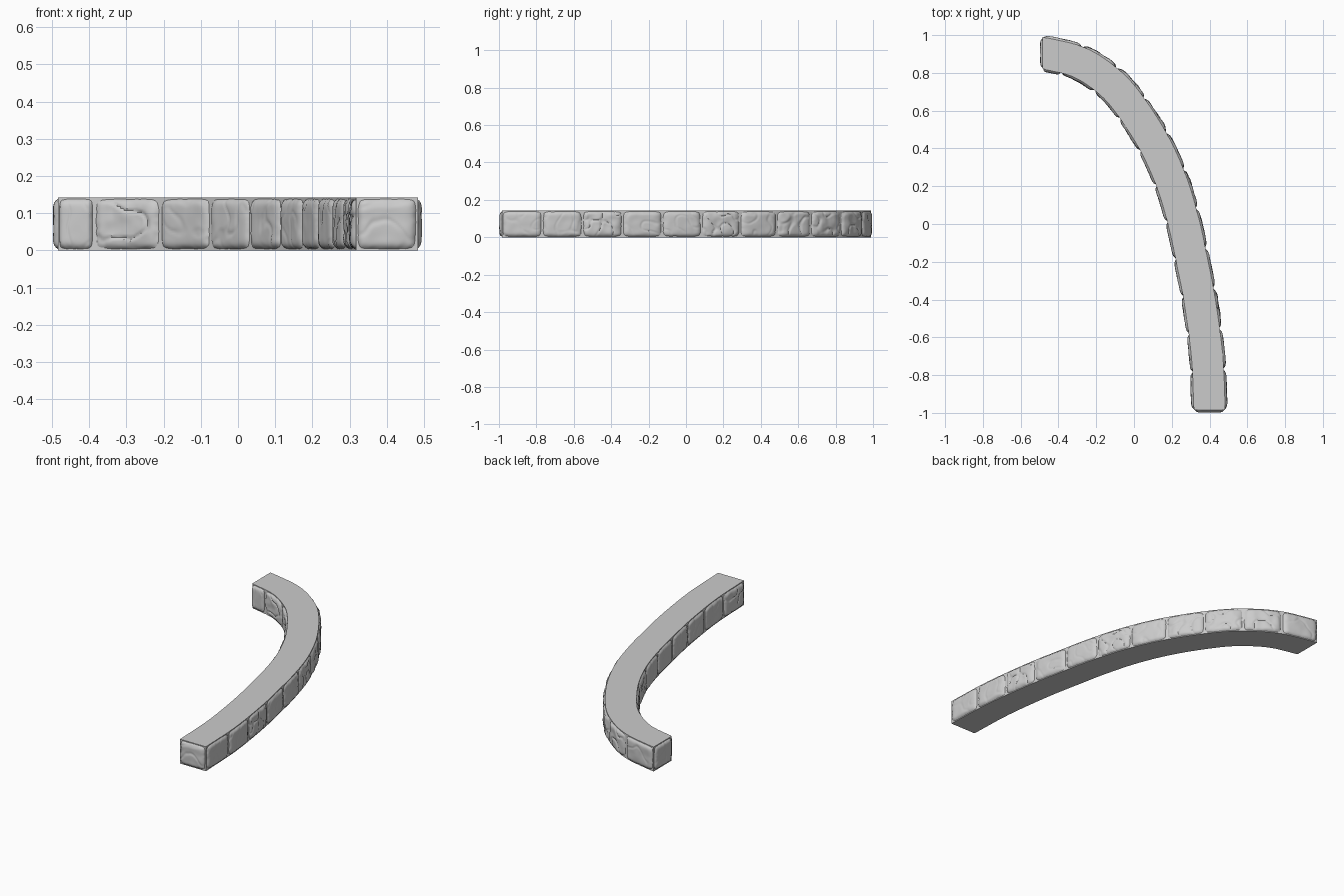
import bpy, bmesh, random
from mathutils import Vector, noise

random.seed(4)
if "Cube" in bpy.data.objects:
    bpy.data.objects.remove(bpy.data.objects["Cube"])

HEIGHT, HALF = 0.142, 0.083
stone_grey = bpy.data.materials.new("stone_grey")
stone_grey.use_nodes = True
stone_grey.diffuse_color = (0.6, 0.6, 0.6, 1)
stone_grey.node_tree.nodes["Principled BSDF"].inputs["Base Color"].default_value = (0.6, 0.6, 0.6, 1)


def add_object(name, bm, smooth):
    mesh = bpy.data.meshes.new(name)
    bm.to_mesh(mesh)
    bm.free()
    mesh.materials.append(stone_grey)
    obj = bpy.data.objects.new(name, mesh)
    bpy.context.collection.objects.link(obj)
    if smooth:
        bpy.ops.object.select_all(action='DESELECT')
        obj.select_set(True)
        bpy.context.view_layer.objects.active = obj
        bpy.ops.object.shade_smooth_by_angle(angle=0.7)
    return obj


def smooth_path(pts, steps=6):
    """Catmull-Rom samples through the control points."""
    p = [2 * pts[0] - pts[1]] + pts + [2 * pts[-1] - pts[-2]]
    out = []
    for a, b, c, d in zip(p, p[1:], p[2:], p[3:]):
        for k in range(steps):
            t = k / steps
            out.append(0.5 * (2 * b + (c - a) * t + (2 * a - 5 * b + 4 * c - d) * t * t
                              + (3 * b - a - 3 * c + d) * t ** 3))
    return out + [pts[-1]]


def walk(line, s):
    """Point and outward direction at distance s along a line."""
    for a, b in zip(line, line[1:]):
        length = (b - a).length
        if s <= length or b is line[-1]:
            t = (b - a) / length
            return a + t * s, Vector((t.y, -t.x))
        s -= length


# Centre line of the curved wall, from the front end to the back end
centre = smooth_path([Vector(p) for p in (
    (0.40, -0.985), (0.387, -0.7), (0.347, -0.4), (0.308, -0.2), (0.265, 0.0),
    (0.2, 0.22), (0.1, 0.44), (-0.045, 0.66), (-0.16, 0.775), (-0.3, 0.86), (-0.484, 0.906))])
outer, inner = [], []
last = len(centre) - 1
for i, p in enumerate(centre):
    t = (centre[min(i + 1, last)] - centre[max(i - 1, 0)]).normalized()
    side = Vector((t.y, -t.x))
    if i == 0:
        side = Vector((1, 0))
    if i == last:
        side = Vector((0, 1))
    outer.append(p + side * HALF)
    inner.append(p - side * HALF)

# Plain core with flat top and bottom
bm = bmesh.new()
rings = []
for o, n in zip(outer, inner):
    rings.append([bm.verts.new((q.x, q.y, z)) for q, z in
                  ((o, 0), (o, HEIGHT), (n, HEIGHT), (n, 0))])
for r, s in zip(rings, rings[1:]):
    for k in range(4):
        j = (k + 1) % 4
        bm.faces.new((r[k], s[k], s[j], r[j]))
bm.faces.new(rings[0])
bm.faces.new(rings[-1][::-1])
bmesh.ops.recalc_face_normals(bm, faces=bm.faces)
add_object("wall_core", bm, False)


def add_stone(bm, line, start, end, nu=36, nv=26):
    """Rounded, chipped stone face standing proud of the core."""
    seed = Vector([random.uniform(0, 50) for _ in range(3)])
    gap = 0.004
    mid, half = (start + end) / 2, (end - start) / 2 - gap
    rough = random.choice((0.5, 0.8, 1.5))
    grid = []
    for i in range(nu + 1):
        row = []
        for j in range(nv + 1):
            a, b = 2 * i / nu - 1, 2 * j / nv - 1
            wob = noise.noise(seed + Vector((a, b, 0)) * 2.5)
            # rounded corners and a wavy outline
            u = a * (1 - 0.07 * b ** 6 - 0.04 * abs(wob))
            v = b * (1 - 0.07 * a ** 6 - 0.04 * abs(wob))
            edge = (1 - abs(a) ** 9) * (1 - abs(b) ** 9)
            q, out = walk(line, mid + u * half)
            spot = seed + Vector((u * half, v * HEIGHT / 2, 0)) * 22
            chip = noise.noise(spot)
            crack = max(0, 0.12 - abs(noise.noise(spot * 0.6 + seed))) * 0.03
            lift = 0.0135 + rough * (0.003 * chip - crack)
            q = q + out * (min(lift, 0.0165) * edge - 0.001)
            row.append(bm.verts.new((q.x, q.y, HEIGHT / 2 + v * (HEIGHT / 2 - 0.003))))
        grid.append(row)
    for r, s in zip(grid, grid[1:]):
        for j in range(nv):
            bm.faces.new((r[j], s[j], s[j + 1], r[j + 1]))


# Stone courses around the wall, each with its relative stone lengths
courses = {
    "outer_stones": (outer, [1] * 11),
    "back_end_stone": ([outer[-1], inner[-1]], [1]),
    "inner_stones": (inner[::-1], [0.5] + [1] * 10),
    "front_end_stone": ([inner[0], outer[0]], [1]),
}
for name, (line, weights) in courses.items():
    total = sum((b - a).length for a, b in zip(line, line[1:]))
    unit = total / sum(weights)
    bm = bmesh.new()
    at = 0
    for w in weights:
        add_stone(bm, line, at, at + w * unit)
        at += w * unit
    add_object(name, bm, True)
